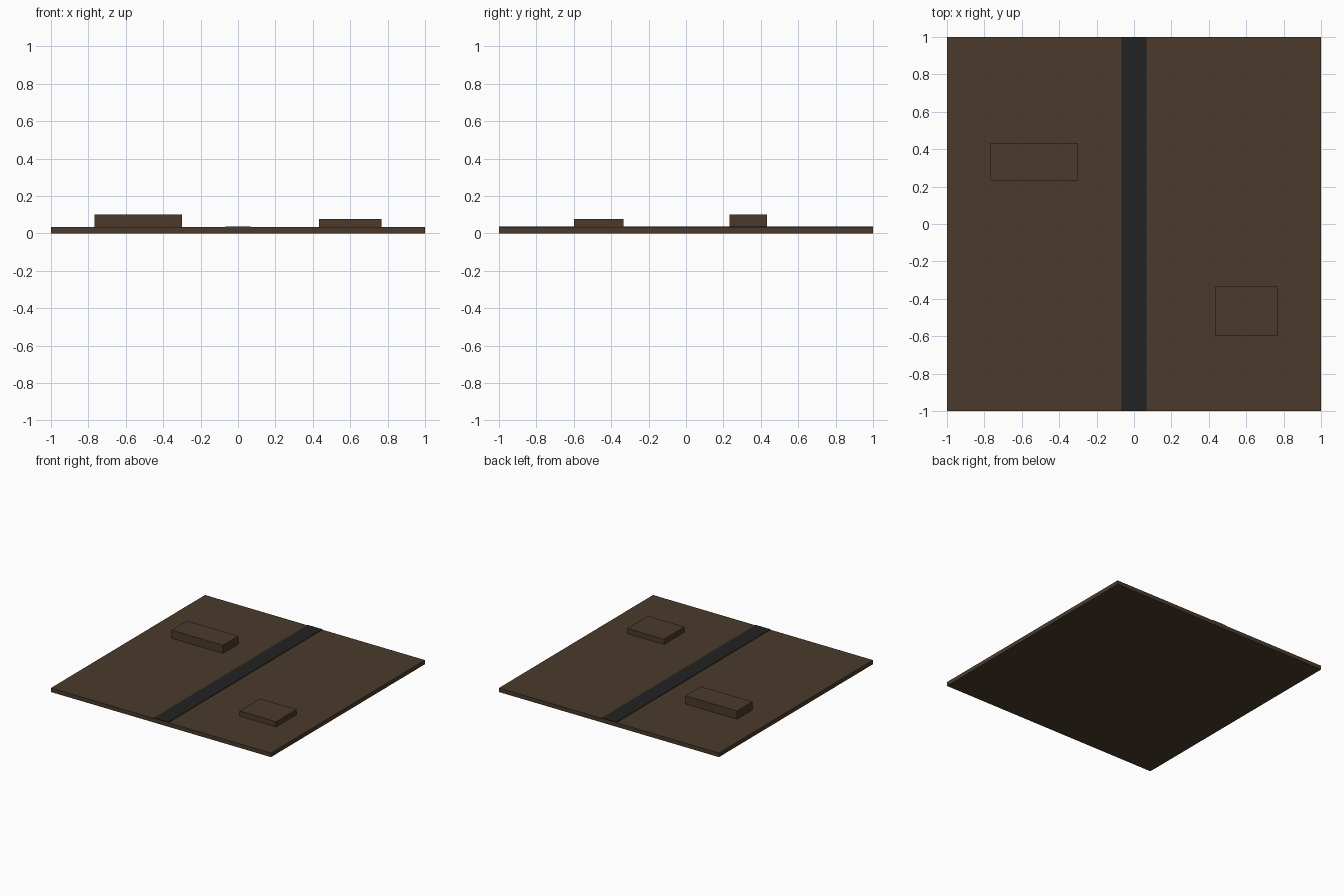
import bpy

cube = bpy.data.objects.get("Cube")
if cube:
    bpy.data.objects.remove(cube, do_unlink=True)


def make_material(name, rgb):
    mat = bpy.data.materials.new(name)
    mat.use_nodes = True
    color = (*rgb, 1.0)
    mat.diffuse_color = color
    bsdf = mat.node_tree.nodes["Principled BSDF"]
    bsdf.inputs["Base Color"].default_value = color
    bsdf.inputs["Roughness"].default_value = 0.9
    return mat


def box(name, x, y, z, mat):
    """Axis-aligned box from (min, max) ranges."""
    spans = (x, y, z)
    bpy.ops.mesh.primitive_cube_add(size=1, location=[(a + b) / 2 for a, b in spans])
    obj = bpy.context.object
    obj.name = name
    obj.scale = [b - a for a, b in spans]
    bpy.ops.object.transform_apply(location=False, rotation=False, scale=True)
    obj.data.materials.append(mat)
    return obj


brown = make_material("dark_brown", (0.069, 0.042, 0.024))
charcoal = make_material("charcoal", (0.016, 0.016, 0.016))

TOP = 0.0333  # upper surface of the ground slab

# Ground slab
box("ground_slab", (-1, 1), (-1, 1), (0, TOP), brown)

# Thin dark path running front to back
box("center_path", (-0.0667, 0.0667), (-1, 1), (TOP, TOP + 0.004), charcoal)

# Raised blocks on either side of the path
box("long_block", (-0.7667, -0.3), (0.2333, 0.4333), (TOP, 0.1), brown)
box("short_block", (0.4333, 0.7667), (-0.6, -0.3333), (TOP, 0.0755), brown)
